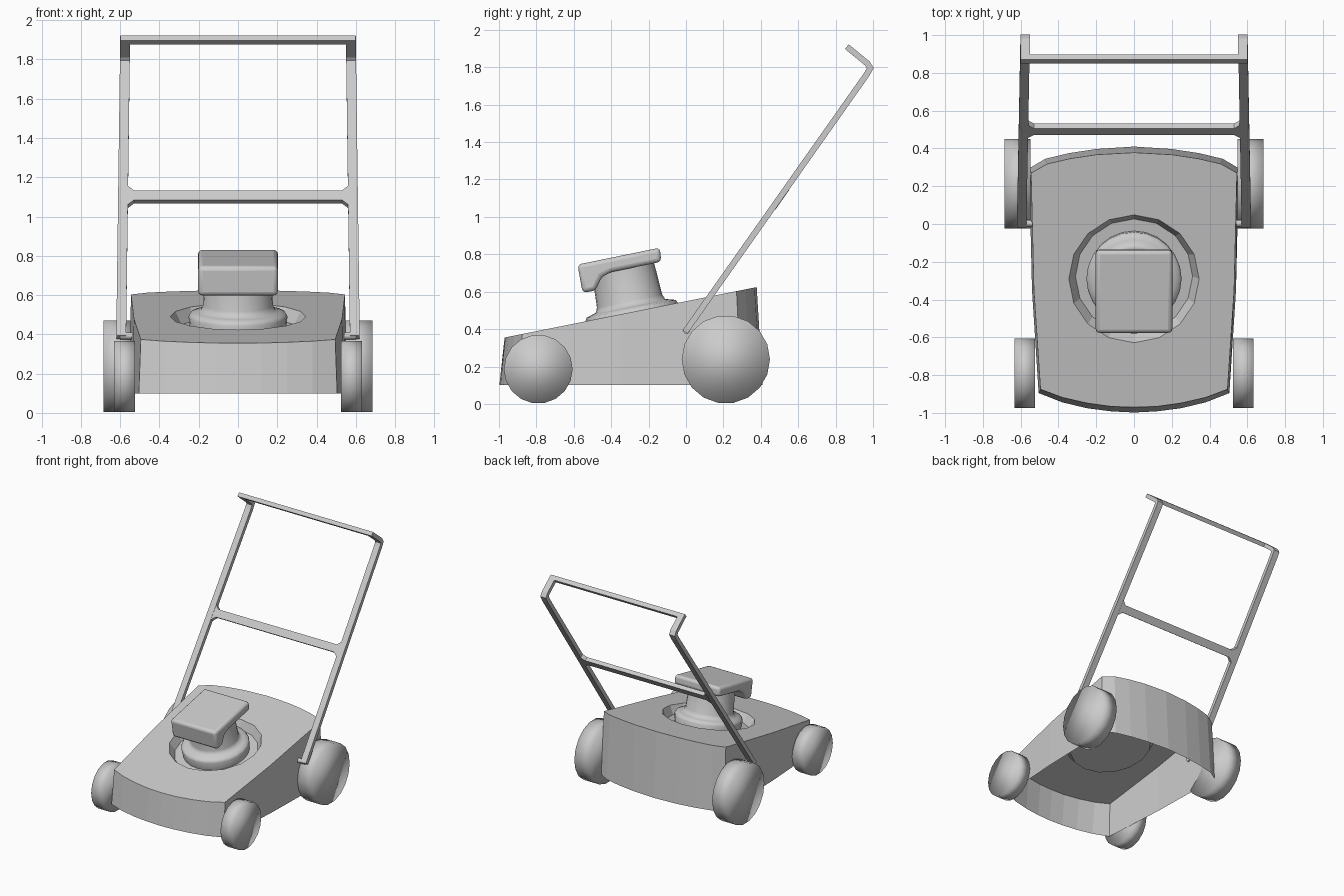
import bpy, bmesh, math
from mathutils import Vector, Matrix

if "Cube" in bpy.data.objects:
    bpy.data.objects.remove(bpy.data.objects["Cube"])

TILT = math.atan(0.2)            # slope of the deck top
ENGINE = (0, -0.29)              # engine axis on the deck


def deck_z(y):
    return 0.355 + 0.2 * (y + 0.97)


def finish(name, bm, smooth=None, bevel=0):
    bmesh.ops.recalc_face_normals(bm, faces=bm.faces)
    me = bpy.data.meshes.new(name)
    bm.to_mesh(me)
    bm.free()
    ob = bpy.data.objects.new(name, me)
    bpy.context.collection.objects.link(ob)
    if bevel:
        m = ob.modifiers.new("Bevel", 'BEVEL')
        m.width, m.segments = bevel, 3
        m.limit_method, m.angle_limit = 'ANGLE', math.radians(30)
    if smooth is not None:
        bpy.ops.object.select_all(action='DESELECT')
        ob.select_set(True)
        bpy.context.view_layer.objects.active = ob
        bpy.ops.object.shade_smooth_by_angle(angle=math.radians(smooth))
    return ob


def skin(bm, a, b):
    n = len(a)
    for i in range(n):
        j = (i + 1) % n
        bm.faces.new((a[i], a[j], b[j], b[i]))


def prism(name, pts, offset, **kw):
    bm = bmesh.new()
    a = [bm.verts.new(p) for p in pts]
    b = [bm.verts.new(Vector(p) + Vector(offset)) for p in pts]
    bm.faces.new(a)
    bm.faces.new(b)
    skin(bm, a, b)
    return finish(name, bm, **kw)


def cylinder(name, x0, x1, y, z, r, sides, smooth):
    bm = bmesh.new()
    mat = Matrix.Translation(((x0 + x1) / 2, y, z)) @ Matrix.Rotation(math.pi / 2, 4, 'Y')
    bmesh.ops.create_cone(bm, cap_ends=True, segments=sides, radius1=r, radius2=r,
                          depth=abs(x1 - x0), matrix=mat)
    return finish(name, bm, smooth=smooth)


# Deck: flared walls, sloping top, round recess, open underneath
top = [(0, -0.97), (0.12, -0.966), (0.25, -0.948), (0.38, -0.918), (0.495, -0.875),
       (0.53, -0.35), (0.545, 0.27), (0.46, 0.318), (0.34, 0.346), (0.2, 0.367), (0, 0.378)]
low = [(0, -0.998), (0.12, -0.992), (0.25, -0.975), (0.38, -0.944), (0.505, -0.895),
       (0.54, -0.35), (0.555, 0.295), (0.47, 0.345), (0.345, 0.375), (0.2, 0.397), (0, 0.41)]
bm = bmesh.new()


def loop(half, zf):
    pts = half + [(-x, y) for x, y in half[-2:0:-1]]
    return [bm.verts.new((x, y, zf(y))) for x, y in pts]


upper, lower = loop(top, deck_z), loop(low, lambda y: 0.1)
skin(bm, lower, upper)
frame = Matrix.Translation((*ENGINE, deck_z(ENGINE[1]))) @ Matrix.Rotation(TILT, 4, 'X')


def ring(bm, r, h, n):
    return [bm.verts.new(frame @ Vector((r * math.sin(2 * math.pi * i / n),
                                         r * math.cos(2 * math.pi * i / n), h))) for i in range(n)]


rim, floor = ring(bm, 0.345, 0, 16), ring(bm, 0.31, -0.065, 16)
skin(bm, rim, floor)
bm.faces.new(floor)
edges = [bm.edges.get((l[i - 1], l[i])) for l in (upper, rim) for i in range(len(l))]
bmesh.ops.triangle_fill(bm, use_beauty=True, use_dissolve=False, edges=edges)
finish("deck", bm)

# Engine body: turned profile with a base flange
bm = bmesh.new()
profile = [(0.245, -0.065), (0.252, 0.0), (0.243, 0.018), (0.215, 0.026),
           (0.188, 0.035), (0.178, 0.06), (0.168, 0.25)]
rings = [ring(bm, r, h, 24) for r, h in profile]
for a, b in zip(rings, rings[1:]):
    skin(bm, a, b)
bm.faces.new(rings[0])
bm.faces.new(rings[-1])
finish("engine_body", bm, smooth=50)

# Engine cover: bevelled slab with a lip at the front
cover = [(-0.58, 0.745), (-0.14, 0.835), (-0.132, 0.76), (-0.40, 0.705),
         (-0.45, 0.68), (-0.485, 0.605), (-0.553, 0.595)]
prism("engine_cover", [(-0.203, y, z) for y, z in cover], (0.406, 0, 0), smooth=40, bevel=0.022)

# Handle side bars: flat bar along a bent path, leaning slightly inwards
path = [Vector(p) for p in ((-0.005, 0.385), (0.965, 1.76), (0.985, 1.795), (0.97, 1.82), (0.86, 1.91))]
HALF = 0.016
for s, side in ((1, "right"), (-1, "left")):
    bm = bmesh.new()
    prev = None
    for i, p in enumerate(path):
        d1 = (p - path[i - 1]).normalized() if i else (path[1] - p).normalized()
        d2 = (path[i + 1] - p).normalized() if i < len(path) - 1 else d1
        t = (d1 + d2).normalized()
        n = Vector((-t.y, t.x)) * HALF / max(t.dot(d1), 0.5)
        x = 0.62 - 0.02 * (p.y - 0.385) / 1.5
        sec = [bm.verts.new((s * xx, p.x + k * n.x, p.y + k * n.y))
               for xx, k in ((x, 1), (x, -1), (x - 0.05, -1), (x - 0.05, 1))]
        if prev:
            skin(bm, prev, sec)
        else:
            bm.faces.new(sec)
        prev = sec
    bm.faces.new(prev)
    finish("handle_bar_" + side, bm)
    # Pivot pin and wheels
    cylinder("handle_pin_" + side, s * 0.53, s * 0.60, 0.003, 0.392, 0.018, 10, 40)
    cylinder("rear_wheel_" + side, s * 0.548, s * 0.685, 0.213, 0.238, 0.236, 18, 180)
    cylinder("front_wheel_" + side, s * 0.525, s * 0.632, -0.79, 0.186, 0.184, 18, 180)

# Crossbar with small gussets, lying in the plane of the handle
d = (path[1] - path[0]).normalized()
n = Vector((-d.y, d.x)) * HALF
quarter = [(0.53, 0.03), (0.565, 0.062)]
outline = (quarter + [(x, -w) for x, w in quarter[::-1]]
           + [(-x, -w) for x, w in quarter] + [(-x, w) for x, w in quarter[::-1]])
base = Vector((0.502, 1.10))
prism("handle_crossbar", [(x, base.x + d.x * w - n.x, base.y + d.y * w - n.y) for x, w in outline],
      (0, 2 * n.x, 2 * n.y))

# Grip bar across the top ends
d = (path[-1] - path[-2]).normalized()
n = Vector((-d.y, d.x)) * HALF
e = path[-1]
grip = [e + n, e - n, e - n - d * 0.035, e + n - d * 0.035]
prism("handle_grip", [(-0.598, p.x, p.y) for p in grip], (1.196, 0, 0))
